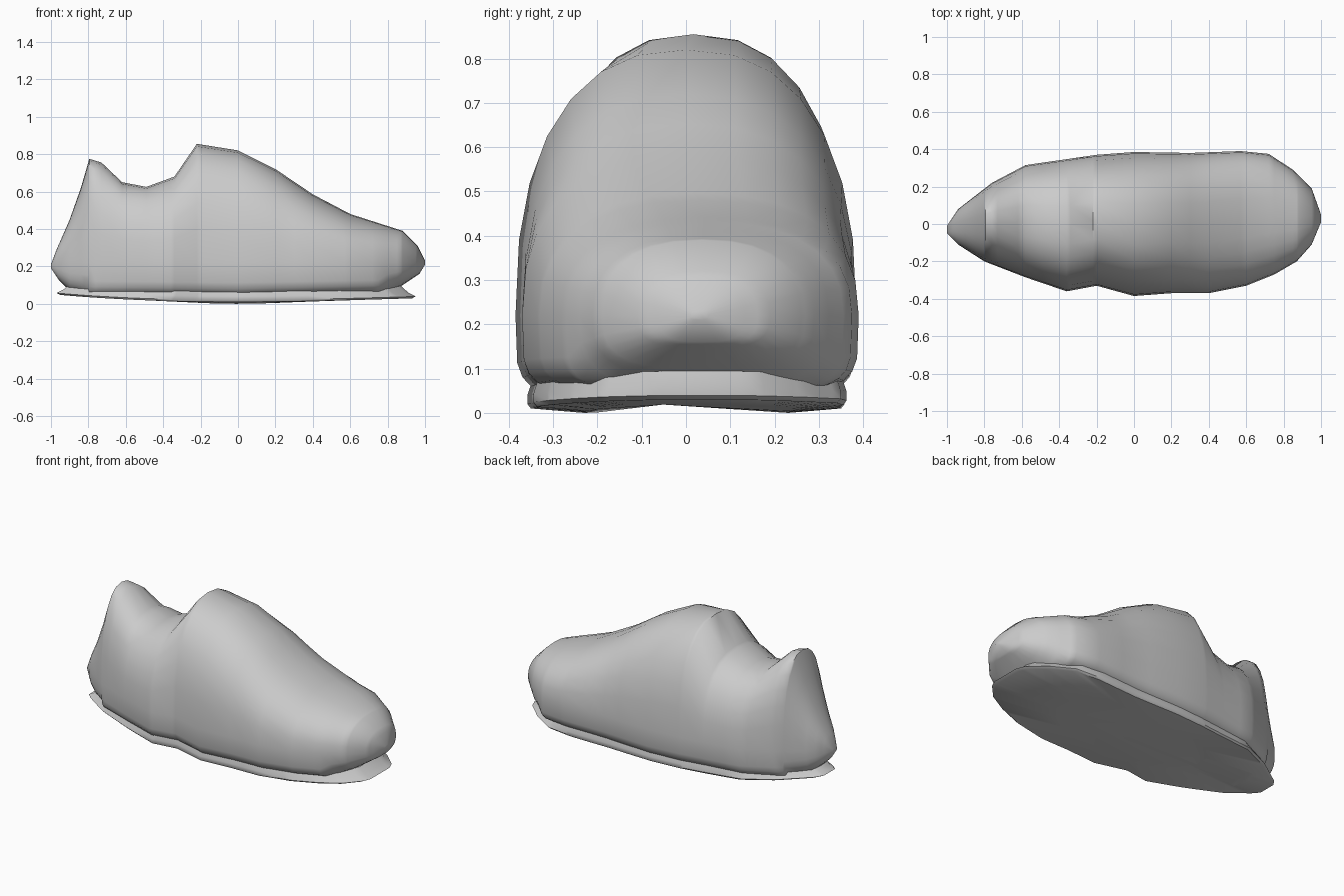
import bpy, bmesh
from math import sin, cos, pi, copysign

if "Cube" in bpy.data.objects:
    bpy.data.objects.remove(bpy.data.objects["Cube"])

# Side profile (x, z): instep, collar and heel line, then the underside
TOP = [(-1, .21), (-.97, .29), (-.9, .45), (-.84, .62), (-.795, .775), (-.73, .755), (-.62, .65),
       (-.49, .625), (-.34, .68), (-.22, .855), (0, .82), (.2, .72), (.4, .585),
       (.6, .48), (.88, .39), (.96, .31), (1, .23)]
BOTTOM = [(-1, .19), (-.96, .13), (-.9, .07), (-.8, .04), (0, .025), (.8, .05),
          (.88, .1), (.97, .16), (1, .21)]
# Plan outline (x, y) on both sides
RIGHT = [(-1, -.05), (-.94, -.11), (-.8, -.2), (-.58, -.285), (-.36, -.36), (-.2, -.33),
         (0, -.385), (.2, -.37), (.4, -.37), (.6, -.33), (.75, -.27), (.87, -.2),
         (.95, -.11), (1, .01)]
LEFT = [(-1, -.01), (-.94, .08), (-.76, .22), (-.58, .315), (-.2, .37), (0, .385),
        (.3, .38), (.57, .39), (.72, .375), (.85, .29), (.95, .19), (1, .05)]


def at(curve, x):
    """Linear reading of a curve at x."""
    for (x0, v0), (x1, v1) in zip(curve, curve[1:]):
        if x <= x1:
            return v0 + (v1 - v0) * max(0, x - x0) / (x1 - x0)
    return curve[-1][1]


def power(v, n):
    return copysign(abs(v) ** (2 / n), v)


def make(name, rings, angle):
    """Skin a list of closed rings and cap both ends."""
    bm = bmesh.new()
    loops = [[bm.verts.new(p) for p in r] for r in rings]
    for a, b in zip(loops, loops[1:]):
        for i in range(len(a)):
            j = (i + 1) % len(a)
            bm.faces.new((a[i], a[j], b[j], b[i]))
    bm.faces.new(loops[0][::-1])
    bm.faces.new(loops[-1])
    bmesh.ops.recalc_face_normals(bm, faces=bm.faces)
    mesh = bpy.data.meshes.new(name)
    bm.to_mesh(mesh)
    bm.free()
    ob = bpy.data.objects.new(name, mesh)
    bpy.context.collection.objects.link(ob)
    bpy.ops.object.select_all(action='DESELECT')
    ob.select_set(True)
    bpy.context.view_layer.objects.active = ob
    bpy.ops.object.shade_smooth_by_angle(angle=angle)


# Shoe upper: rounded sections lofted from heel to toe
stations = sorted({p[0] for c in (TOP, BOTTOM, RIGHT, LEFT) for p in c})
N = 28
rings = []
for x in stations:
    r, l = at(RIGHT, x), at(LEFT, x)
    top, bot = at(TOP, x), at(BOTTOM, x)
    mid = min(max(.22, bot + .005), top - .005)
    low = 5 if abs(x) < .8 else 3
    ring = []
    for k in range(N):
        c, s = cos(2 * pi * k / N), sin(2 * pi * k / N)
        n = 2.4 if s > 0 else low
        ring.append((x, (r + l) / 2 + (l - r) / 2 * power(c, n),
                     mid + (top - mid if s > 0 else mid - bot) * power(s, n)))
    rings.append(ring)
make("shoe_upper", rings, 1.1)

# Sole: thin plate with a flared lip and a slightly bulging underside
xs = [x for x in stations if -.99 < x < .99]
outline = [(x, at(RIGHT, x)) for x in xs] + [(x, at(LEFT, x)) for x in reversed(xs)]


def sole_ring(sx, sy, lift):
    return [(x * sx - .01, y * sy, lift + (.03 - .01 * x) * x * x) for x, y in outline]


make("sole", [sole_ring(.91, .9, .075), sole_ring(.95, .93, .04), sole_ring(.99, .93, .02),
              sole_ring(.97, .91, .01), sole_ring(.5, .6, 0)], .7)
